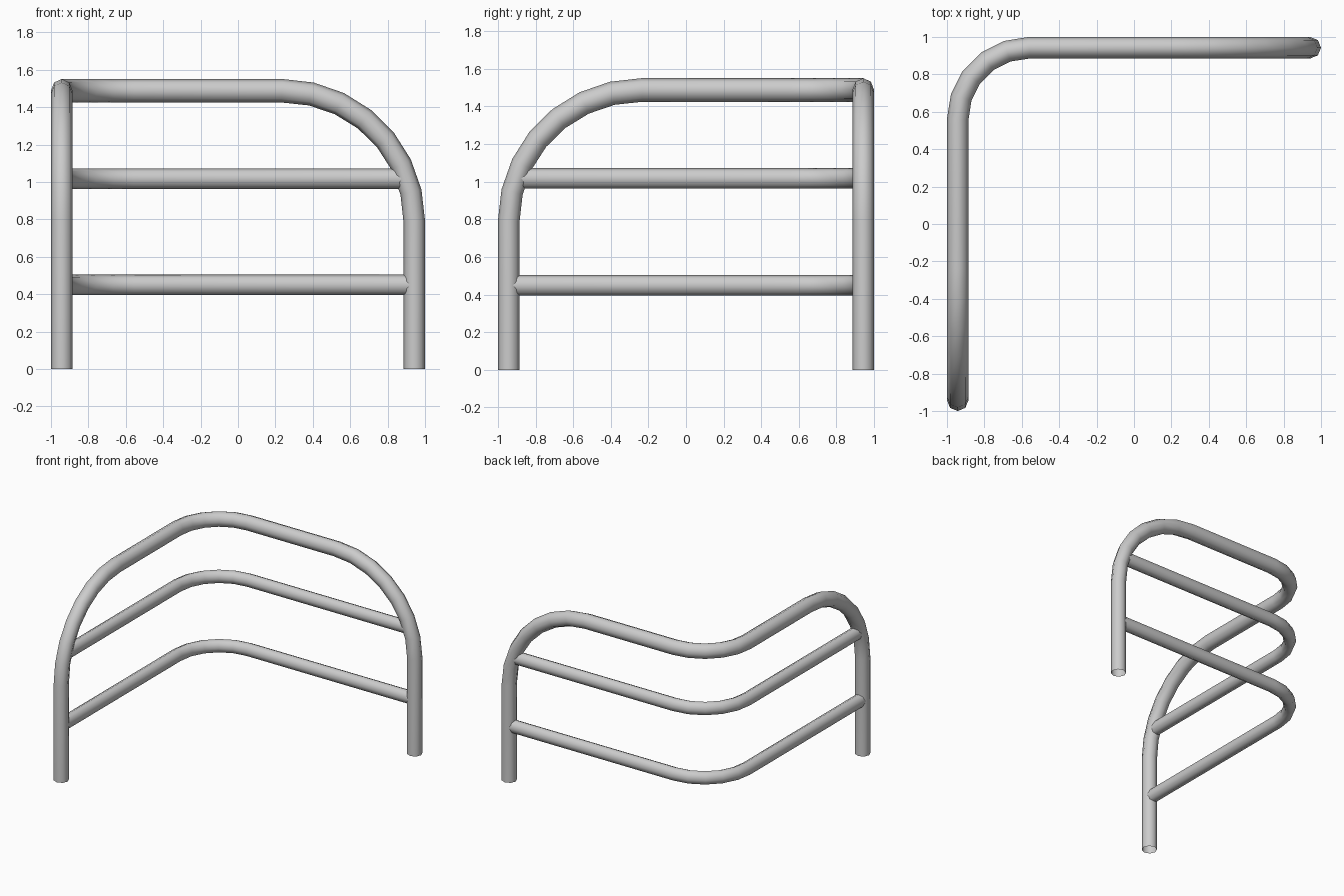
import bpy
from math import sin, cos, pi, radians
from mathutils import Vector

if "Cube" in bpy.data.objects:
    bpy.data.objects.remove(bpy.data.objects["Cube"])

C = 0.9425       # tube centre line distance from the middle
SIDES = 8


def corner(z):
    # first half of the rounded corner, centred on (-0.56, 0.56)
    r = C - 0.56
    return [Vector((-0.56 + r * cos(radians(a)), 0.56 + r * sin(radians(a)), z))
            for a in (90, 108, 126)]


def mirrored(half):
    # complete a path by reflecting it across the diagonal plane x = -y
    return half + [Vector((-p.y, -p.x, p.z)) for p in reversed(half)]


def tube(name, path, radius, z_stretch):
    # sweep an octagon along the path, open at both ends
    verts, faces = [], []
    dirs = [(b - a).normalized() for a, b in zip(path, path[1:])]
    a = Vector((0, 1, 0))
    prev = dirs[0]
    for i, p in enumerate(path):
        t = (dirs[max(i - 1, 0)] + dirs[min(i, len(dirs) - 1)]).normalized()
        a = prev.rotation_difference(t) @ a
        b = t.cross(a)
        prev = t
        for k in range(SIDES):
            ang = 2 * pi * k / SIDES
            off = (a * cos(ang) + b * sin(ang)) * radius
            off.z *= z_stretch
            if i == 0 and p.z == 0:
                off.z = 0
            verts.append(p + off)
        if i:
            for k in range(SIDES):
                n = (k + 1) % SIDES
                lo, hi = (i - 1) * SIDES, i * SIDES
                faces.append((lo + k, lo + n, hi + n, hi + k))
    mesh = bpy.data.meshes.new(name)
    mesh.from_pydata(verts, [], faces)
    mesh.shade_smooth()
    obj = bpy.data.objects.new(name, mesh)
    bpy.context.collection.objects.link(obj)
    return obj


# main hoop: post, large bend, top rail, corner, and back down
half = [Vector((C, C, 0))]
for i in range(8):
    ang = pi / 2 * i / 7
    half.append(Vector((0.235 + (C - 0.235) * cos(ang), C, 0.79 + 0.6975 * sin(ang))))
tube("main_hoop", mirrored(half + corner(half[-1].z)), 0.0575, 1.09)

# two cross rails ending inside the posts
for name, end, z in (("lower_rail", C, 0.449), ("upper_rail", 0.905, 1.0175)):
    tube(name, mirrored([Vector((end, C, z))] + corner(z)), 0.048, 1.14)
